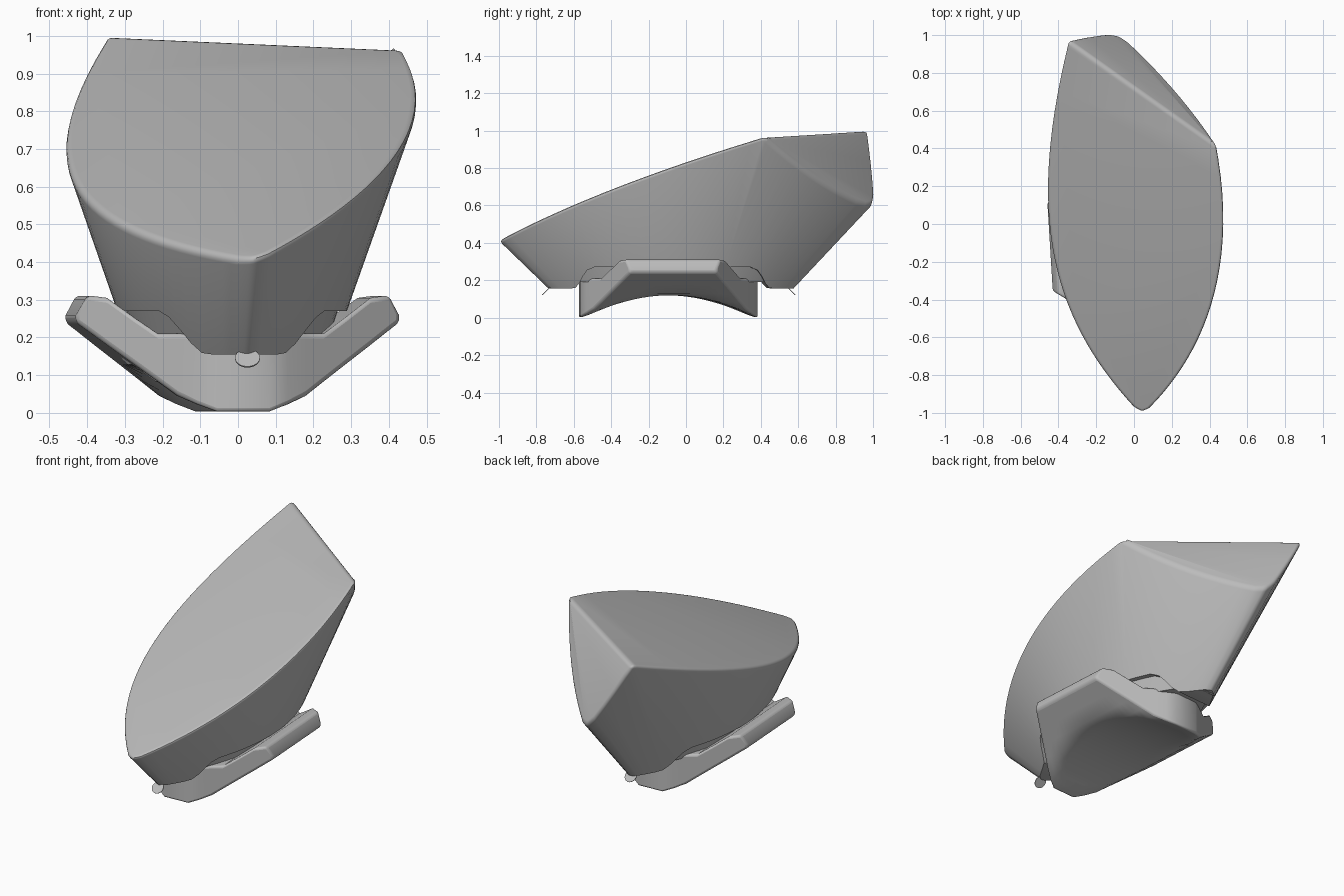
import bpy, bmesh, math
from mathutils import Vector, Matrix

cube = bpy.data.objects.get("Cube")
if cube:
    bpy.data.objects.remove(cube, do_unlink=True)

grey = bpy.data.materials.new("plain grey")
grey.use_nodes = True
grey.diffuse_color = (0.5, 0.5, 0.5, 1)
grey.node_tree.nodes["Principled BSDF"].inputs["Base Color"].default_value = (0.5, 0.5, 0.5, 1)

TWIST = Matrix.Rotation(math.radians(3.5), 4, 'Z')   # whole model is turned a little
CENTRE = Vector((-0.016, -0.08, 0))


def finish(bm, name, angle=30):
    bmesh.ops.remove_doubles(bm, verts=bm.verts, dist=0.0005)
    bmesh.ops.recalc_face_normals(bm, faces=bm.faces)
    mesh = bpy.data.meshes.new(name)
    bm.to_mesh(mesh)
    bm.free()
    mesh.materials.append(grey)
    obj = bpy.data.objects.new(name, mesh)
    bpy.context.collection.objects.link(obj)
    bpy.ops.object.select_all(action='DESELECT')
    obj.select_set(True)
    bpy.context.view_layer.objects.active = obj
    bpy.ops.object.shade_smooth_by_angle(angle=math.radians(angle))
    return obj


def place(u, v, z):
    return TWIST @ Vector((u, v, z)) + CENTRE


def lens_point(t, side, z, scale=1):
    """Point on the flaring lens outline; t runs along its length from -1 to 1."""
    rise = z - 0.155
    length, width = (0.655 + 0.99 * rise) * scale, (0.263 + 0.35 * rise) * scale
    half = width * (1 - 0.93 * t * t) * min(1, math.sqrt(max(0, 20 * (1 - t * t))))
    return place(side * half, t * length - 0.05 * rise, z)


def lens_loft(low, high, scale=1):
    """Loft the lens from a varying lower height to a flat top."""
    ends = [0.985, 0.995, 1]
    ts = [-t for t in reversed(ends)] + [-0.97 + 1.94 * i / 32 for i in range(33)] + ends
    bm = bmesh.new()
    rows = []
    for t in ts:
        rows.append([bm.verts.new(lens_point(t, s, z, scale))
                     for s, z in ((-1, low(t)), (1, low(t)), (1, high), (-1, high))])
    for a, b in zip(rows, rows[1:]):
        for k in range(4):
            n = (k + 1) % 4
            bm.faces.new((a[k], a[n], b[n], b[k]))
    bmesh.ops.remove_doubles(bm, verts=bm.verts, dist=0.0005)
    return bm


def slice_off(bm, point, normal):
    geom = bm.verts[:] + bm.edges[:] + bm.faces[:]
    cut = bmesh.ops.bisect_plane(bm, geom=geom, plane_co=point, plane_no=normal,
                                 clear_outer=True, dist=0.0001)
    edges = [e for e in cut["geom_cut"] if isinstance(e, bmesh.types.BMEdge)]
    bmesh.ops.contextual_create(bm, geom=edges)


# Flaring hull with a sloping top and one slanted rear corner
def hull_bottom(t):
    s = min(1, max(0, (0.82 - abs(t)) / 0.28))
    return 0.155 + 0.115 * s * s * (3 - 2 * s)


bm = lens_loft(hull_bottom, 1.4)
slice_off(bm, Vector((0, 0, 0.741)), Vector((-0.195, -0.338, 1)))
slice_off(bm, Vector((0.415, 0.435, 0.967)), Vector((0.221, 0.302, 0.170)))
bmesh.ops.recalc_face_normals(bm, faces=bm.faces)
rim = [e for e in bm.edges if len(e.link_faces) == 2 and e.calc_face_angle() > 0.4
       and min(v.co.z for v in e.verts) > 0.35]
bmesh.ops.bevel(bm, geom=rim, offset=0.022, segments=4, profile=0.5,
                affect='EDGES', clamp_overlap=False)
finish(bm, "hull", 35)

# Neck joining the hull to the saddle
finish(lens_loft(lambda t: 0.19, 0.36, 0.92), "neck")

# Winged saddle: columns of (distance from centre, bottom height, top height)
half_section = [(0, 0, 0.21), (0.07, 0, 0.21), (0.12, 0.02, 0.21), (0.17, 0.045, 0.21),
                (0.22, 0.083, 0.21), (0.28, 0.128, 0.253), (0.35, 0.18, 0.305),
                (0.40, 0.218, 0.312), (0.43, 0.24, 0.258)]
section = [(-u, b, t) for u, b, t in reversed(half_section[1:])] + half_section
STEPS = 20
bm = bmesh.new()
columns = []
for u, bottom, top in section:
    reach = 0.475 - 0.69 * max(0, abs(u) - 0.08)
    lower, upper = [], []
    for i in range(STEPS + 1):
        v = reach * (2 * i / STEPS - 1)
        arch = 0.12 * (1 - (v / 0.46) ** 2)
        lower.append(bm.verts.new(place(u, v - 0.015, max(bottom, arch))))
        upper.append(bm.verts.new(place(u, v - 0.015, top)))
    columns.append(lower + upper[::-1])
for a, b in zip(columns, columns[1:]):
    for k in range(len(a)):
        n = (k + 1) % len(a)
        bm.faces.new((a[k], a[n], b[n], b[k]))
for col in (columns[0], columns[-1]):
    for i in range(STEPS):
        bm.faces.new((col[i], col[i + 1], col[-i - 2], col[-i - 1]))
saddle = finish(bm, "saddle", 35)
bevel = saddle.modifiers.new("soft edges", 'BEVEL')
bevel.width = 0.012
bevel.segments = 3
bevel.limit_method = 'ANGLE'
bevel.angle_limit = math.radians(40)
bevel.use_clamp_overlap = False

# Small thin discs under both tips
for name, x, y, tilt in (("front_disc", 0.025, -0.745, 45), ("rear_disc", -0.05, 0.56, -45)):
    bm = bmesh.new()
    spot = Matrix.Translation((x, y, 0.145)) @ Matrix.Rotation(math.radians(tilt), 4, 'X')
    bmesh.ops.create_cone(bm, cap_ends=True, segments=24, radius1=0.033, radius2=0.033,
                          depth=0.004, matrix=spot)
    finish(bm, name)
